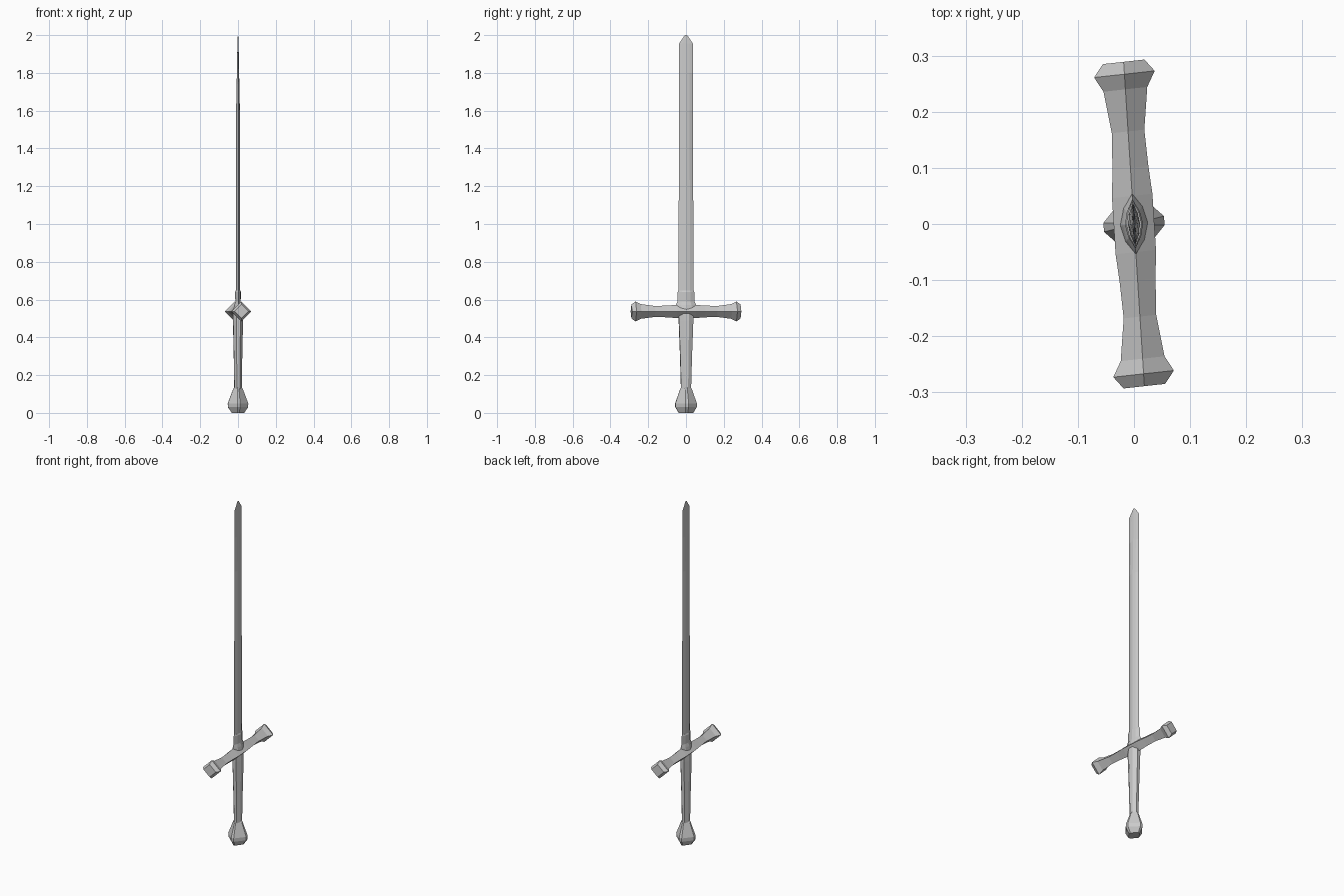
import bpy, bmesh
from mathutils import Matrix

if "Cube" in bpy.data.objects:
    bpy.data.objects.remove(bpy.data.objects["Cube"])

# Slight turn of the whole sword about its long axis
TURN = Matrix(((1, -0.064, 0), (0.11, 1, 0), (0, 0, 1)))


def quad_symmetric(points):
    """Expand first-quadrant points (from +x round to +y) to a full closed outline."""
    half = points + [(-u, v) for u, v in reversed(points) if u > 0]
    return half + [(u, -v) for u, v in reversed(half) if v > 0]


def loft(name, outline, stations, place):
    """Skin scaled copies of an outline; each station is (position, half_u, half_v)."""
    bm = bmesh.new()
    rings = [[bm.verts.new(TURN @ place(t, u * a, v * b)) for u, v in outline]
             for t, a, b in stations]
    n = len(outline)
    for r0, r1 in zip(rings, rings[1:]):
        for i in range(n):
            j = (i + 1) % n
            bm.faces.new((r0[i], r0[j], r1[j], r1[i]))
    bm.faces.new(rings[0])
    bm.faces.new(rings[-1])
    bmesh.ops.recalc_face_normals(bm, faces=bm.faces)
    mesh = bpy.data.meshes.new(name)
    bm.to_mesh(mesh)
    bm.free()
    obj = bpy.data.objects.new(name, mesh)
    bpy.context.collection.objects.link(obj)
    return obj


def vec(x, y, z):
    return Matrix.Translation((x, y, z)).to_translation()


def upright(t, u, v):
    return vec(u, v, t)


def crosswise(t, u, v):
    return vec(u, t, 0.537 + v)


diamond = quad_symmetric([(1, 0), (0, 1)])
lens = quad_symmetric([(1, 0), (0.72, 0.5), (0, 1)])
cut_diamond = quad_symmetric([(1, 0.14), (0.14, 1)])
grip_shape = quad_symmetric([(1, 0.35), (0.4, 1)])

# Blade with a central ridge, thinning to a blunt point
loft("blade", lens, [(0.57, 0.011, 0.040), (1.60, 0.010, 0.037), (1.80, 0.006, 0.037),
                     (1.955, 0.003, 0.037), (1.99, 0.0015, 0.013), (2.0, 0.001, 0.005)], upright)

# Collar wrapping the blade root, flaring into the guard
loft("blade_collar", lens, [(0.54, 0.026, 0.066), (0.572, 0.020, 0.054), (0.59, 0.014, 0.045),
                            (0.64, 0.016, 0.044), (0.647, 0.013, 0.041)], upright)

# Crossguard of diamond section with flared ends
half_guard = [(0.05, 0.036, 0.035), (0.10, 0.032, 0.031), (0.165, 0.029, 0.029),
              (0.24, 0.039, 0.039), (0.267, 0.054, 0.053), (0.289, 0.037, 0.037)]
loft("crossguard", diamond,
     [(-t, a, b) for t, a, b in reversed(half_guard)] + half_guard, crosswise)

# Tapered faceted grip
loft("grip", grip_shape, [(0.12, 0.019, 0.026), (0.30, 0.022, 0.031),
                          (0.49, 0.026, 0.038), (0.54, 0.026, 0.038)], upright)

# Faceted pommel
loft("pommel", cut_diamond, [(0.0, 0.033, 0.038), (0.03, 0.053, 0.056), (0.05, 0.054, 0.057),
                             (0.125, 0.026, 0.031), (0.135, 0.020, 0.026)], upright)
